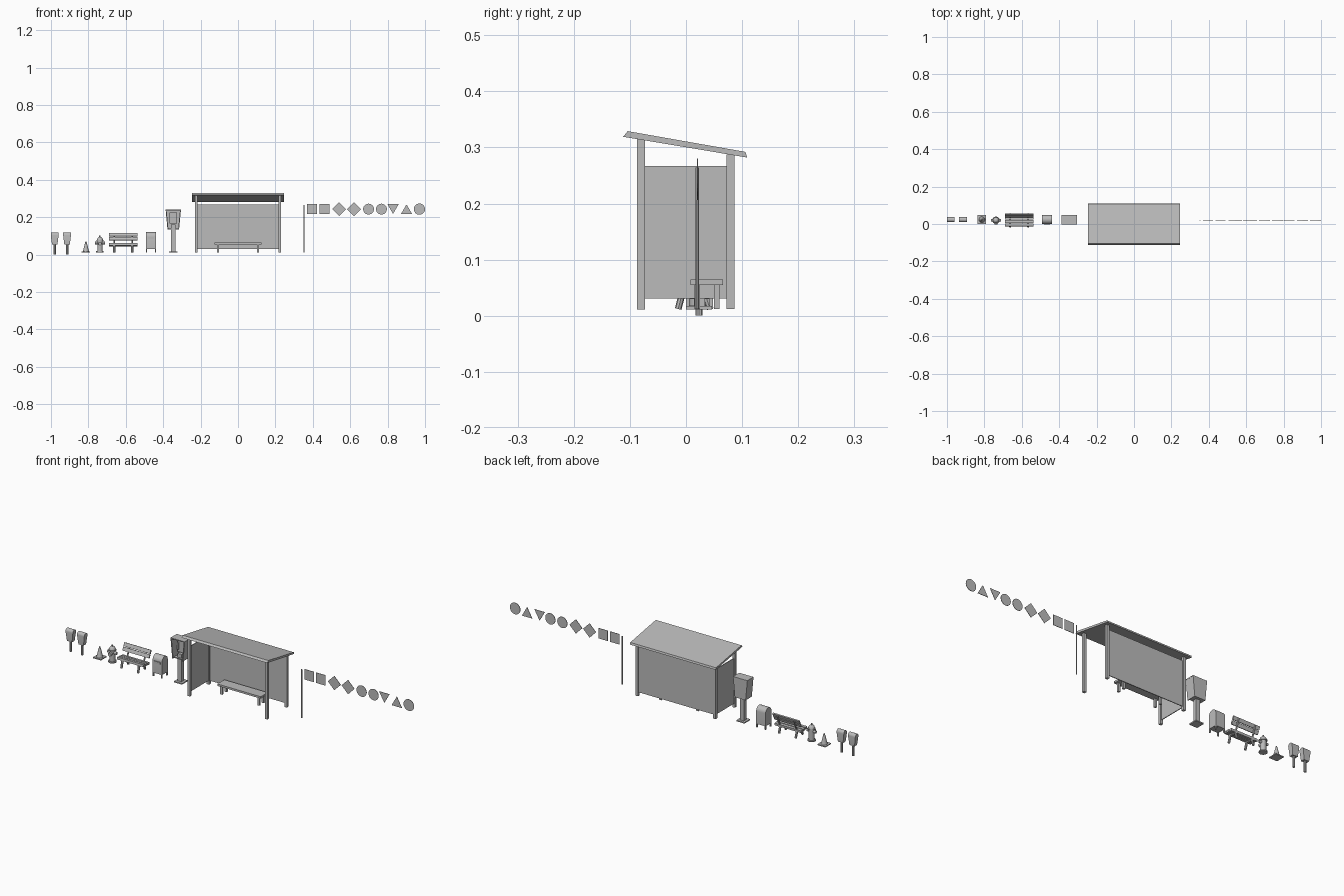
import bpy, bmesh
from math import sin, cos, pi, radians
from mathutils import Matrix, Vector

cube = bpy.data.objects.get("Cube")
if cube:
    bpy.data.objects.remove(cube)

grey = bpy.data.materials.new("plain grey")
grey.use_nodes = True
grey.diffuse_color = (0.5, 0.5, 0.5, 1)
grey.node_tree.nodes["Principled BSDF"].inputs["Base Color"].default_value = (0.5, 0.5, 0.5, 1)


def finish(name, bm, smooth=False):
    bmesh.ops.recalc_face_normals(bm, faces=bm.faces)
    mesh = bpy.data.meshes.new(name)
    bm.to_mesh(mesh)
    bm.free()
    mesh.materials.append(grey)
    ob = bpy.data.objects.new(name, mesh)
    bpy.context.scene.collection.objects.link(ob)
    if smooth:
        bpy.ops.object.select_all(action='DESELECT')
        ob.select_set(True)
        bpy.context.view_layer.objects.active = ob
        bpy.ops.object.shade_smooth_by_angle(angle=radians(35))
    return ob


def box(name, x, y, z, tilt=0):
    """Box from (min, max) ranges, tilted about the x axis."""
    bm = bmesh.new()
    bmesh.ops.create_cube(bm, size=1)
    size = [r[1] - r[0] for r in (x, y, z)]
    mid = Vector([sum(r) / 2 for r in (x, y, z)])
    bm.transform(Matrix.Translation(mid) @ Matrix.Rotation(tilt, 4, 'X') @ Matrix.Diagonal((*size, 1)))
    return finish(name, bm)


def prism(name, points, lo, hi, axis, smooth=False):
    """Extrude a profile: (y, z) along x, or (x, z) along y."""
    bm = bmesh.new()
    put = (lambda a, b, c: (c, a, b)) if axis == 'X' else (lambda a, b, c: (a, c, b))
    face = bm.faces.new([bm.verts.new(put(a, b, lo)) for a, b in points])
    out = bmesh.ops.extrude_face_region(bm, geom=[face])
    step = Vector(put(0, 0, hi - lo))
    bmesh.ops.translate(bm, verts=[v for v in out["geom"] if isinstance(v, bmesh.types.BMVert)], vec=step)
    return finish(name, bm, smooth)


def lathe(name, x, y, rings, sides=16):
    """Solid of revolution from (radius, z) rings."""
    bm = bmesh.new()
    loops = [[bm.verts.new((x + r * cos(2 * pi * i / sides), y + r * sin(2 * pi * i / sides), z))
              for i in range(sides)] for r, z in rings]
    for a, b in zip(loops, loops[1:]):
        for i in range(sides):
            j = (i + 1) % sides
            bm.faces.new((a[i], a[j], b[j], b[i]))
    bm.faces.new(loops[0])
    bm.faces.new(loops[-1])
    return finish(name, bm, True)


def rod(name, start, end, radius, sides=12):
    """Cylinder between two points."""
    a, b = Vector(start), Vector(end)
    bm = bmesh.new()
    bmesh.ops.create_cone(bm, cap_ends=True, segments=sides, radius1=radius, radius2=radius, depth=(b - a).length)
    bm.transform(Matrix.Translation((a + b) / 2) @ (b - a).to_track_quat('Z', 'Y').to_matrix().to_4x4())
    return finish(name, bm, True)


def arch(mid, half, base, rise, steps=10):
    return [(mid + half * cos(pi * i / steps), base + rise * sin(pi * i / steps)) for i in range(steps + 1)]


def ngon(x, z, r, sides, turn):
    return [(x + r * cos(turn + 2 * pi * i / sides), z + r * sin(turn + 2 * pi * i / sides)) for i in range(sides)]


# Bus shelter: posts, back and one side panel, sloping roof
for side, x in (("right", -0.2235), ("left", 0.2235)):
    box(f"shelter_front_post_{side}", (x - .007, x + .007), (-.087, -.073), (.011, .316))
    box(f"shelter_back_post_{side}", (x - .007, x + .007), (.072, .086), (.012, .287))
box("shelter_back_panel", (-.217, .217), (.077, .081), (.031, .267))
box("shelter_side_panel", (-.2255, -.2215), (-.073, .072), (.031, .267))
prism("shelter_roof", [(-.112, .319), (.109, .282), (.106, .292), (-.104, .329)], -.247, .247, 'X')

# Shelter bench
box("shelter_bench_seat", (-.125, .125), (.008, .066), (.055, .065))
for x in (-.107, .107):
    for y in (.02, .055):
        box("shelter_bench_leg", (x - .006, x + .006), (y - .005, y + .005), (.012, .055))

# Telephone stand: base, column, tapered hood open at the front
px = -.346
box("phone_base", (px - .023, px + .023), (0, .046), (.011, .017))
box("phone_column", (px - .011, px + .011), (.014, .034), (.017, .16))
prism("phone_hood_back", [(px - .041, .24), (px + .041, .24), (px + .031, .135), (px - .031, .135)], .043, .048, 'Y')
for s in (-1, 1):
    prism("phone_hood_side", [(px + s * .041, .24), (px + s * .036, .24), (px + s * .026, .135), (px + s * .031, .135)],
          -.003, .043, 'Y')
box("phone_hood_top", (px - .041, px + .041), (-.003, .048), (.235, .24))
box("phone_hood_floor", (px - .03, px + .03), (.006, .043), (.135, .14))
box("phone_body", (px - .019, px + .019), (.022, .043), (.165, .225))
box("phone_handset", (px - .015, px - .008), (.015, .022), (.178, .215))

# Mailbox with rounded top on four short legs
prism("mailbox_body", [(0, .03), (.048, .03)] + arch(.024, .024, .096, .024), -.492, -.438, 'X', True)
for x in (-.489, -.441):
    for y in (.003, .045):
        box("mailbox_leg", (x - .003, x + .003), (y - .003, y + .003), (.012, .03))
box("mailbox_slot_flap", (-.482, -.448), (-.003, .001), (.082, .094))

# Park bench: seat slats, leaning back slats, splayed legs
for i in range(3):
    y = -.012 + i * .018
    box("park_bench_seat_slat", (-.69, -.537), (y, y + .014), (.049 - i * .002, .061 - i * .002), -.1)
for i in range(2):
    y, z = .037 + i * .009, .076 + i * .02
    box("park_bench_back_slat", (-.69, -.537), (y, y + .007), (z, z + .0185), -.4)
for x in (-.662, -.566):
    rod("park_bench_front_leg", (x, -.004, .05), (x, -.014, .012), .006, 8)
    rod("park_bench_back_leg", (x, .03, .05), (x, .043, .012), .006, 8)
    rod("park_bench_back_brace", (x, .032, .047), (x, .056, .108), .004, 8)
    box("park_bench_rail", (x - .005, x + .005), (-.01, .038), (.042, .048))

# Fire hydrant with side and front outlets
hx, hy = -.738, .02
lathe("hydrant_body", hx, hy, [(.02, .012), (.02, .018), (.014, .018), (.014, .072), (.019, .072), (.019, .077),
                               (.016, .077), (.014, .086), (.009, .092), (.004, .094), (.004, .101)])
rod("hydrant_side_outlets", (hx - .026, hy, .062), (hx + .026, hy, .062), .007)
rod("hydrant_front_outlet", (hx, hy, .058), (hx, hy - .024, .058), .009)

# Traffic cone
box("cone_base", (-.836, -.79), (0, .047), (.012, .017))
lathe("cone_body", -.813, .0235, [(.016, .017), (.003, .07)])

# Parking meters with rounded, tapering heads
for x in (-.98, -.914):
    lathe("meter_post", x, .0235, [(.0065, 0), (.0065, .058)], 10)
    head = prism("meter_head", [(.013, .055), (.034, .055)] + arch(.0235, .0135, .104, .014), x - .021, x + .021, 'X', True)
    for v in head.data.vertices:
        if v.co.z < .06:
            v.co.x = x + (v.co.x - x) * .7

# Sign pole and row of traffic sign plates
rod("sign_pole", (.353, .02, .012), (.353, .02, .264), .003, 8)
SIGNS = [(.396, 4, .038, pi / 4), (.463, 4, .038, pi / 4), (.541, 4, .037, 0), (.62, 4, .037, 0),
         (.698, 24, .029, 0), (.767, 24, .029, 0), (.829, 3, .0345, -pi / 2), (.901, 3, .0345, pi / 2), (.97, 24, .03, 0)]
for x, sides, r, turn in SIGNS:
    z = .243 + (.009 * (1 if turn < 0 else -1) if sides == 3 else 0)
    prism("sign_plate", ngon(x, z, r, sides, turn), .0195, .0215, 'Y')
